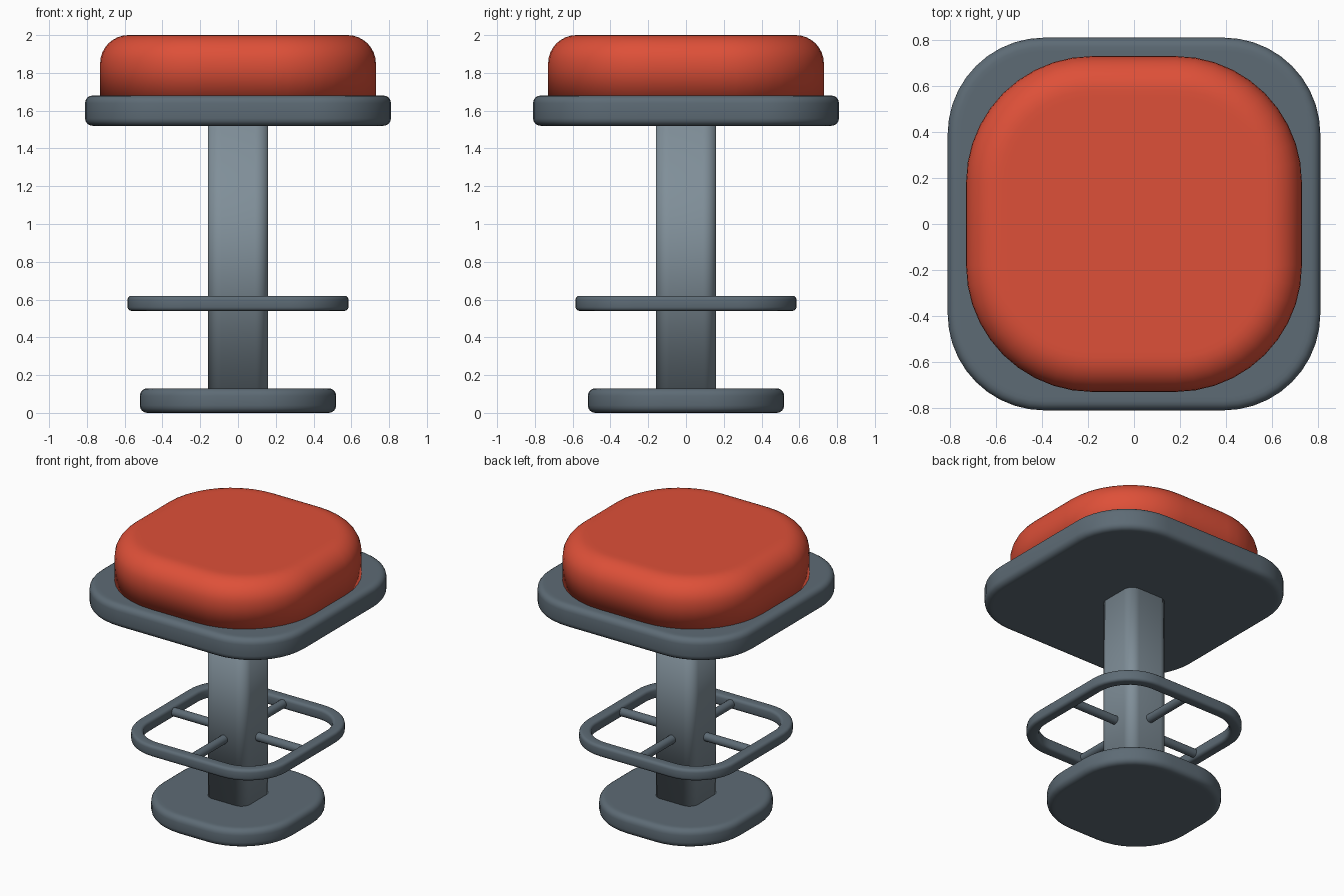
import bpy, bmesh, math
from mathutils import Matrix, Vector

cube = bpy.data.objects.get("Cube")
if cube:
    bpy.data.objects.remove(cube, do_unlink=True)


def material(name, rgb):
    mat = bpy.data.materials.new(name)
    mat.use_nodes = True
    colour = (*rgb, 1)
    mat.diffuse_color = colour
    mat.node_tree.nodes["Principled BSDF"].inputs["Base Color"].default_value = colour
    return mat


RED = material("red padding", (0.73, 0.08, 0.04))
DARK = material("dark grey metal", (0.11, 0.147, 0.178))
LIGHT = material("light grey metal", (0.216, 0.275, 0.319))


def outline(half, radius, steps=10):
    """Points of a square with rounded corners."""
    points = []
    for quarter in range(4):
        turn = quarter * math.pi / 2
        centre = Matrix.Rotation(turn, 2) @ Vector((half - radius, half - radius))
        for i in range(steps + 1):
            a = turn + math.pi / 2 * i / steps
            points.append(centre + radius * Vector((math.cos(a), math.sin(a))))
    return points


def arc(inset, z, radius, start, end, steps):
    """Profile arc of (inset, height) pairs around a centre."""
    angles = [math.radians(start + (end - start) * i / steps) for i in range(steps + 1)]
    return [(inset - radius * math.cos(a), z + radius * math.sin(a)) for a in angles]


def finish(name, bm, mat, sharp):
    bmesh.ops.recalc_face_normals(bm, faces=bm.faces)
    mesh = bpy.data.meshes.new(name)
    bm.to_mesh(mesh)
    bm.free()
    obj = bpy.data.objects.new(name, mesh)
    bpy.context.collection.objects.link(obj)
    mesh.materials.append(mat)
    bpy.ops.object.select_all(action="DESELECT")
    obj.select_set(True)
    bpy.context.view_layer.objects.active = obj
    if sharp:
        bpy.ops.object.shade_smooth_by_angle(angle=math.radians(40))
    else:
        bpy.ops.object.shade_smooth()
    return obj


def loft(name, half, radius, profile, mat, ring=False, sharp=True):
    """Carry a profile around a rounded square, capped or joined as a ring."""
    bm = bmesh.new()
    loops = [[bm.verts.new((p.x, p.y, z)) for p in outline(half - inset, radius - inset)]
             for inset, z in profile]
    pairs = list(zip(loops, loops[1:]))
    if ring:
        pairs.append((loops[-1], loops[0]))
    else:
        bm.faces.new(loops[0])
        bm.faces.new(loops[-1])
    for low, high in pairs:
        for i in range(len(low)):
            j = (i + 1) % len(low)
            bm.faces.new((low[i], low[j], high[j], high[i]))
    return finish(name, bm, mat, sharp)


def slab(bottom, top, edge):
    """Profile of a flat slab with rounded rims."""
    return ([(edge + 0.02, bottom)] + arc(edge, bottom + edge, edge, -90, 0, 4)
            + arc(edge, top - edge, edge, 0, 90, 4) + [(edge + 0.02, top)])


# Foot plate, column and seat plate
loft("base", 0.52, 0.41, slab(0, 0.13, 0.04), DARK)
loft("column", 0.16, 0.07, [(0, 0.12), (0, 1.53)], LIGHT, sharp=False)
loft("seat_plate", 0.81, 0.42, slab(1.52, 1.68, 0.04), DARK)

# Padded cushion
loft("cushion", 0.73, 0.55,
     [(0, 1.67)] + arc(0.15, 1.85, 0.15, 0, 90, 8) + [(0.18, 2.0)], RED, sharp=False)

# Footrest ring with a soft square section
section = []
for inset, z, start in ((0.02, 0.56, -90), (0.02, 0.60, 0), (0.06, 0.60, 90), (0.06, 0.56, 180)):
    section += arc(inset, z, 0.02, start, start + 90, 3)
loft("footrest_ring", 0.585, 0.31, section, DARK, ring=True)

# Four spokes from the column to the ring
for name, turn in (("left", 0), ("back", 90), ("right", 180), ("front", 270)):
    bm = bmesh.new()
    place = (Matrix.Rotation(math.radians(turn), 4, "Z") @ Matrix.Translation((0.345, 0, 0.58))
             @ Matrix.Rotation(math.pi / 2, 4, "Y"))
    bmesh.ops.create_cone(bm, cap_ends=True, segments=16, radius1=0.03, radius2=0.03,
                          depth=0.4, matrix=place)
    finish(name + "_spoke", bm, DARK, True)
